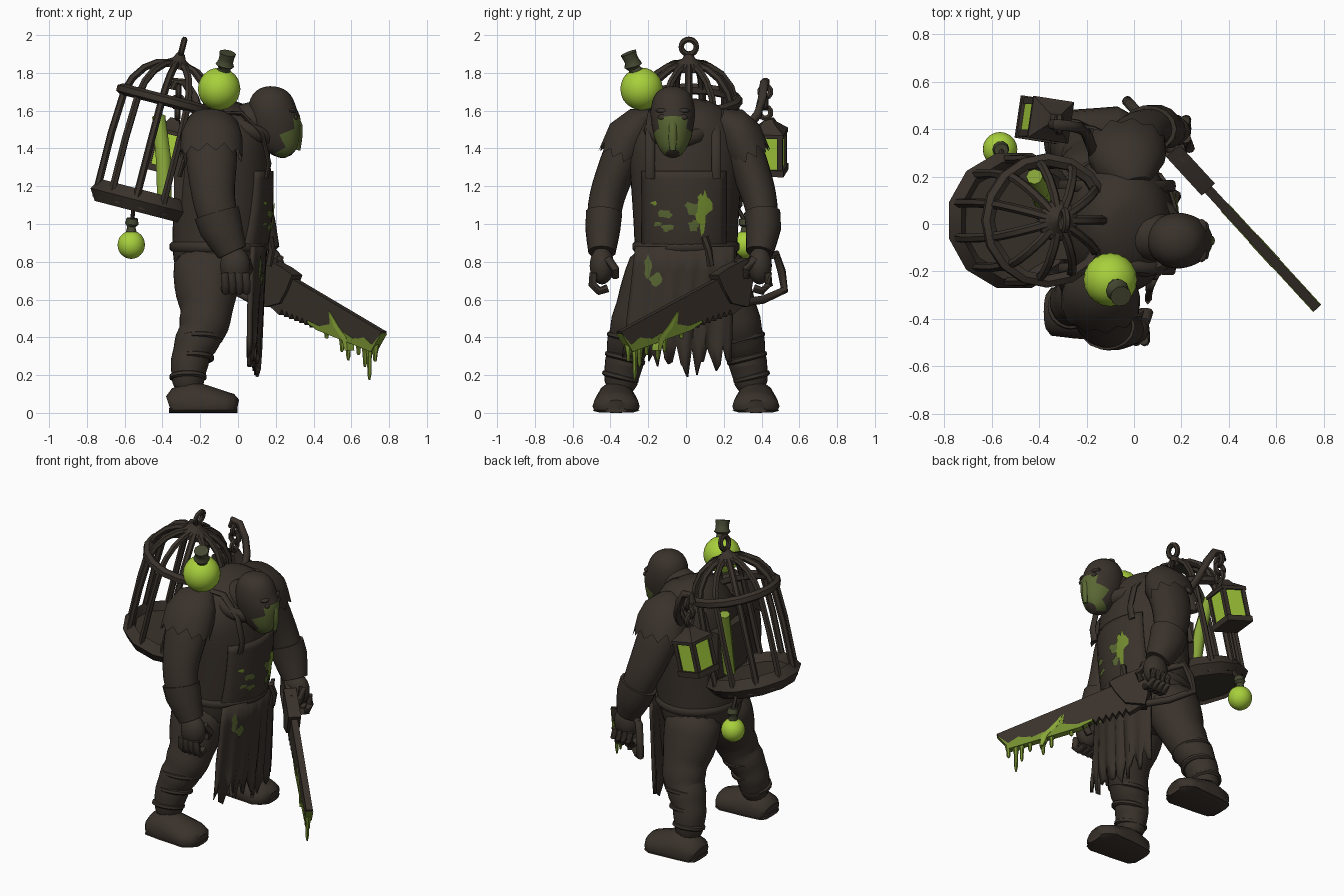
import bpy, bmesh, math, random
from mathutils import Vector, Matrix

if "Cube" in bpy.data.objects:
    bpy.data.objects.remove(bpy.data.objects["Cube"])

random.seed(4)
I = Matrix.Identity(4)


def material(name, col):
    m = bpy.data.materials.new(name)
    m.diffuse_color = (*col, 1)
    m.use_nodes = True
    m.node_tree.nodes["Principled BSDF"].inputs["Base Color"].default_value = m.diffuse_color
    return m


DARK = material("dark_brown", (0.042, 0.032, 0.0245))
LIME = material("bright_green", (0.39, 0.63, 0.045))
VIAL = material("dull_green", (0.24, 0.37, 0.04))
SLIME = material("slime_green", (0.17, 0.26, 0.028))
MOSS = material("moss_green", (0.10, 0.135, 0.033))
CORK = material("olive_cork", (0.06, 0.065, 0.032))


def finish(name, bm, mats, M=I, sub=0, angle=0.8):
    bm.transform(M)
    bmesh.ops.recalc_face_normals(bm, faces=bm.faces)
    me = bpy.data.meshes.new(name)
    bm.to_mesh(me)
    bm.free()
    for m in mats if isinstance(mats, list) else [mats]:
        me.materials.append(m)
    me.shade_smooth()
    me.set_sharp_from_angle(angle=angle)
    ob = bpy.data.objects.new(name, me)
    bpy.context.collection.objects.link(ob)
    if sub:
        s = ob.modifiers.new("round", 'SUBSURF')
        s.levels = s.render_levels = sub
    return ob


def tube(name, rings, mat=DARK, n=12, ref=(1, 0, 0), M=I, sub=0, closed=False, jag=0.0, floor=None, rule=None):
    """Loft of ellipses along a path; each ring is x, y, z, radius u, radius v."""
    bm = bmesh.new()
    P = [Vector(r[:3]) for r in rings]
    k, loops = len(P), []
    for i, r in enumerate(rings):
        a, b = ((i - 1) % k, (i + 1) % k) if closed else (max(i - 1, 0), min(i + 1, k - 1))
        t = (P[b] - P[a]).normalized()
        u = Vector(ref)
        u = (u - t * u.dot(t)).normalized()
        v = t.cross(u)
        loop = []
        for j in range(n):
            w = 2 * math.pi * j / n
            p = P[i] + u * r[3] * math.cos(w) + v * r[-1] * math.sin(w)
            if jag and i == k - 1:
                p += t * (jag if j % 2 else -jag * random.random())
            if floor is not None:
                p.z = max(p.z, floor)
            loop.append(bm.verts.new(p))
        loops.append(loop)
    for i in range(k if closed else k - 1):
        A, B = loops[i], loops[(i + 1) % k]
        for j in range(n):
            f = bm.faces.new((A[j], A[(j + 1) % n], B[(j + 1) % n], B[j]))
            if rule:
                f.material_index = rule(f.calc_center_median())
    if not closed:
        bm.faces.new(loops[0])
        if not jag:
            bm.faces.new(loops[-1])
    return finish(name, bm, mat, M, sub)


def rod(name, pts, r, mat=DARK, n=6, M=I, ref=(0, 0.3, 0.95), closed=False):
    return tube(name, [(*p, r) for p in pts], mat, n, ref, M, closed=closed)


def hoop(name, R, r, M, mat=DARK, n=20):
    c = [(R * math.cos(2 * math.pi * i / n), R * math.sin(2 * math.pi * i / n), 0) for i in range(n)]
    return rod(name, c, r, mat, 6, M, (0, 0, 1), True)


def ball(name, c, s, mat, sub=3):
    bm = bmesh.new()
    bmesh.ops.create_icosphere(bm, subdivisions=sub, radius=1)
    return finish(name, bm, mat, Matrix.Translation(c) @ Matrix.Diagonal((*s, 1)))


def box(name, c, s, M=I, mat=DARK):
    bm = bmesh.new()
    bmesh.ops.create_cube(bm, size=1)
    return finish(name, bm, mat, M @ Matrix.Translation(c) @ Matrix.Diagonal((*s, 1)))


def plate(name, outline, half, M, mat):
    """Flat outline in local x, z, extruded both ways along local y."""
    bm = bmesh.new()
    f = bm.faces.new([bm.verts.new((x, -half, z)) for x, z in outline])
    g = bmesh.ops.extrude_face_region(bm, geom=[f])["geom"]
    bmesh.ops.translate(bm, vec=(0, 2 * half, 0), verts=[v for v in g if isinstance(v, bmesh.types.BMVert)])
    return finish(name, bm, mat, M)


# torso, neck and head
torso = tube("torso", [(-.15, 0, .64, .13, .2), (-.14, 0, .70, .2, .27), (-.11, 0, .85, .25, .275), (-.09, 0, .98, .26, .28),
                       (-.075, 0, 1.2, .26, .295), (-.065, 0, 1.38, .24, .31), (-.05, 0, 1.5, .22, .28),
                       (-.02, -.02, 1.58, .18, .21), (.0, -.03, 1.64, .11, .12)], n=20, sub=1)
tube("neck", [(-.03, -.03, 1.5, .12), (.07, -.05, 1.54, .11), (.16, -.065, 1.58, .1)], ref=(0, 1, 0), sub=1)
tube("collar", [(.05 + .13 * math.cos(a), -.045 + .15 * math.sin(a), 1.5 - .05 * math.cos(a), .04, .03)
                for a in [i * math.pi / 8 for i in range(16)]], n=8, ref=(0, 0, 1), closed=True)
tube("head", [(.285, -.07, 1.365, .035, .035), (.255, -.07, 1.40, .085, .075), (.215, -.07, 1.475, .13, .105),
              (.2, -.07, 1.535, .138, .115), (.185, -.07, 1.575, .13, .12), (.178, -.07, 1.62, .128, .118),
              (.172, -.07, 1.675, .112, .105), (.17, -.07, 1.715, .075, .072), (.17, -.07, 1.73, .02, .02)], [DARK, MOSS], 24,
     sub=1, rule=lambda c: int(c.z < 1.56 and c.x > .23 + max(0, c.z - 1.47)))
tube("mask_nose", [(.312, -.07, 1.575, .008, .012), (.328, -.07, 1.52, .014, .02), (.328, -.07, 1.45, .012, .022),
                   (.32, -.07, 1.39, .01, .015)], MOSS, 8)
for s in (-1, 1):
    ball("brow", (.285, -.07 + s * .05, 1.60), (.025, .042, .014), DARK, 2)
    ball("eye_socket", (.305, -.07 + s * .05, 1.565), (.012, .03, .016), DARK, 2)

# legs with wrinkled trousers, boots
for s in (-1, 1):
    leg = [(-.16, .14, .86, .19, .15), (-.165, .17, .72, .185, .16), (-.17, .22, .60, .165, .15), (-.165, .25, .53, .135, .13),
           (-.18, .28, .47, .145, .13), (-.2, .29, .41, .115, .115), (-.225, .305, .37, .125, .125), (-.25, .32, .31, .095, .1),
           (-.255, .325, .27, .11, .11), (-.265, .34, .21, .09, .095), (-.265, .35, .1, .085, .09)]
    tube("leg", [(x, s * y, z, a, b) for x, y, z, a, b in leg], n=14, sub=1)
    boot = [(-.365, .08, .04, .05), (-.35, .1, .045, .085), (-.25, .112, .04, .13), (-.16, .118, .04, .105),
            (-.07, .125, .035, .08), (-.025, .1, .035, .065), (-.003, .06, .03, .04)]
    tube("boot", [(x, s * .37, z, u, v) for x, u, z, v in boot], n=16, ref=(0, 1, 0), floor=.01)
    tube("boot_sole", [(x, s * .37, .012, u + .001, .014) for x, u, z, v in boot], n=8, ref=(0, 1, 0), floor=0)
    for h, R in ((.19, .085), (.29, .095), (.39, .11)):
        hoop("leg_wrap", R, .016, Matrix.Translation((-.262 + (h - .2) * .3, s * (.345 - (h - .2) * .25), h))
             @ Matrix.Rotation(.25 * s, 4, 'X'))

# arms, ragged sleeves, gloves
arms = {-1: [(-.13, -.24, 1.47, .11, .1), (-.14, -.31, 1.42, .14, .12), (-.14, -.36, 1.31, .14, .105), (-.135, -.405, 1.19, .12, .1),
             (-.125, -.43, 1.1, .115, .095), (-.09, -.44, .98, .105, .09), (-.03, -.445, .85, .075, .07)],
        1: [(-.04, .23, 1.47, .11, .1), (-.03, .285, 1.42, .14, .12), (-.01, .335, 1.31, .135, .105), (.02, .375, 1.19, .12, .1),
            (.05, .4, 1.1, .11, .09), (.09, .41, .98, .095, .083), (.145, .39, .85, .07, .068)]}
for s, a in arms.items():
    tube("arm", a, n=14, sub=1)
    p, q, w = Vector(a[4][:3]), Vector(a[5][:3]), Vector(a[6][:3])
    tube("glove_cuff", [(*(q.lerp(p, .65)), .122, .098), (*q, .115, .095), (*q.lerp(w, .5), .098, .085), (*w, .08, .073)], n=14)
    x = a[1][0]
    e = 0 if s < 0 else .015
    tube("ragged_sleeve", [(x + .03, s * .17, 1.565, .07, .05), (x + .01, s * .235, 1.53, .14, .1), (x, s * (.30 - e), 1.46, .165, .125),
                           (x, s * (.345 - e), 1.37, .165, .115)], n=22, jag=.035)
    h = w + Vector((.015, 0, -.07))
    ball("palm", h, (.08, .065, .1), DARK)
    for i in range(4):
        f = h + Vector((.055 - .037 * i, s * .045, -.04))
        rod("finger", [f, f + Vector((.005, s * .005, -.06)), f + Vector((.005, -s * .03, -.095)), f + Vector((0, -s * .075, -.08))], .022, n=8)
    rod("thumb", [h + Vector((.06, -s * .03, .04)), h + Vector((.075, -s * .07, -.02)), h + Vector((.05, -s * .07, -.06))], .022, n=8)


def drape(name, ob, ys, zs, off, mat, thick):
    """Grid laid on the front of an object."""
    bpy.context.view_layer.update()
    bm, g = bmesh.new(), []
    for z in zs:
        row = []
        for y in ys:
            ok, loc, no, _ = ob.ray_cast(Vector((1, y, z)), Vector((-1, 0, 0)))
            row.append(bm.verts.new((loc.x + off if ok else .1, y, z)))
        g.append(row)
    for r0, r1 in zip(g, g[1:]):
        for i in range(len(ys) - 1):
            bm.faces.new((r0[i], r0[i + 1], r1[i + 1], r1[i]))
    o = finish(name, bm, mat)
    m = o.modifiers.new("thick", 'SOLIDIFY')
    m.thickness, m.offset = thick, 0
    return o


# apron bib, torn skirt, straps, belt
bib = drape("apron_bib", torso, [-.23 + .44 * i / 12 for i in range(13)], [.86 + .42 * i / 10 for i in range(11)], .006, DARK, .016)
bm, rows = bmesh.new(), []
for i in range(6):
    t, row = i / 5, []
    for j in range(29):
        y = (-.27 - .07 * t) + (.53 + .05 * t) * j / 28
        hem = .28 + .6 * (y - .05) ** 2 + (.07 if j % 4 == 2 else random.uniform(-.1, .0))
        x = .155 - .045 * t - (1 - .55 * t) * y * y + .012 * t * math.sin(j * 1.3)
        row.append(bm.verts.new((x, y, .88 + (hem - .88) * t)))
    rows.append(row)
for a, b in zip(rows, rows[1:]):
    for j in range(28):
        bm.faces.new((a[j], a[j + 1], b[j + 1], b[j]))
skirt = finish("apron_skirt", bm, DARK)
skirt.modifiers.new("thick", 'SOLIDIFY').thickness = .02
tube("belt", [(-.1 + .252 * math.cos(a), .274 * math.sin(a), .88, .025, .012) for a in [i * math.pi / 16 for i in range(32)]],
     n=6, ref=(0, 0, 1), closed=True)
rod("belt_end", [(.17, .1, .93), (.18, .12, .86), (.16, .13, .78)], .02)
for y in (-.19, .16):
    tube("shoulder_strap", [(.15, y, 1.24, .025, .012), (.165, y, 1.32, .025, .012), (.13, y, 1.47, .025, .012), (.02, y * .95, 1.585, .025, .012),
                            (-.12, y * .95, 1.59, .025, .012), (-.24, y, 1.5, .025, .012), (-.31, y, 1.25, .025, .012)], n=8, ref=(0, 1, 0))

# slime splats on the apron
for ob, y, z, a, b in ((bib, .08, 1.06, .025, .1), (bib, .045, 1.08, .06, .035), (bib, .1, 1.11, .04, .06), (bib, -.11, 1.05, .04, .025),
                       (bib, -.1, .98, .035, .02), (bib, -.17, 1.11, .017, .012), (bib, .04, .99, .03, .03), (bib, -.15, 1.0, .02, .015),
                       (skirt, -.16, .71, .035, .035), (skirt, -.2, .77, .02, .06)):
    bpy.context.view_layer.update()
    bm, ring = bmesh.new(), []
    for i in range(12):
        k = random.uniform(.6, 1.25) if i else 1
        py, pz = y + a * k * math.cos(i * math.pi / 6), z + b * k * math.sin(i * math.pi / 6)
        ok, loc, _, _ = ob.ray_cast(Vector((1, py, pz)), Vector((-1, 0, 0)))
        ring.append(bm.verts.new((loc.x + .007 if ok else .15, py, pz)))
    ok, loc, _, _ = ob.ray_cast(Vector((1, y, z)), Vector((-1, 0, 0)))
    c = bm.verts.new(((loc.x if ok else .15) + .009, y, z))
    for i in range(12):
        bm.faces.new((c, ring[i], ring[(i + 1) % 12]))
    finish("slime_splat", bm, SLIME if z == 1.06 or z == 1.11 else MOSS)

# saw: local x runs along the blade
S = Matrix.Translation((.3, .16, 0)) @ Matrix.Rotation(math.atan2(-.737, .676), 4, 'Z')
low = lambda s: .545 - .27 * (s + .2)
teeth = [(-.1 + .72 * i / 36, low(-.1 + .72 * i / 36) + (.035 if i % 2 else 0)) for i in range(37)]
plate("saw_blade", [(-.2, .79), (-.2, .58)] + teeth + [(.7, .43)], .02, S, DARK)
plate("saw_grip_block", [(-.24, .74), (-.2, .82), (-.06, .77), (.02, .73), (-.02, .66), (-.08, .58), (-.2, .56)], .038, S, DARK)
rod("saw_handle", [(-.14, 0, .78), (-.3, 0, .81), (-.43, 0, .84), (-.47, 0, .75), (-.49, 0, .65), (-.34, 0, .6), (-.16, 0, .58)],
    .022, M=S, ref=(0, 1, 0), n=8)
top = [(.70, .42), (.63, .36), (.57, .40), (.49, .39), (.42, .42), (.38, .43), (.29, .54), (.3, .47), (.22, .46), (.12, .49)]
plate("blade_slime", [(.12, low(.12) + .02), (.2, low(.2)), (.3, low(.3)), (.4, low(.4)), (.5, low(.5)), (.62, low(.62))] + top,
      .023, S, SLIME)
plate("slime_streak", [(.3, .535), (.33, .46), (.39, .40), (.42, .33), (.44, .33), (.43, .40), (.37, .455)], .025, S, VIAL)
for s, l in ((.25, .03), (.37, .07), (.42, .1), (.5, .05), (.55, .1), (.585, .16), (.63, .05)):
    z = low(s)
    tube("slime_drip", [(s, 0, z + .04, .025), (s, 0, z - l * .3, .012), (s, 0, z - l * .8, .011), (s, 0, z - l, .005)], SLIME, 6, M=S)

# birdcage on the back
C = Matrix.Translation((-.515, .015, 1.08)) @ Matrix.Rotation(math.radians(14.5), 4, 'Y')
T = lambda h: C @ Matrix.Translation((0, 0, h))
tube("cage_floor", [(0, 0, 0, .265), (0, 0, .05, .265)], n=12, M=C)
tube("cage_base_rim", [(.255 * math.cos(i * math.pi / 6), .255 * math.sin(i * math.pi / 6), .04, .06, .04) for i in range(12)],
     n=4, ref=(0, 0, 1), M=C @ Matrix.Rotation(.26, 4, 'Z'), closed=True)
hoop("cage_hoop", .257, .03, T(.59), n=16)
for i in range(11):
    a = (i + .5) * math.pi / 5.5 + math.pi
    rod("cage_bar", [(r * math.cos(a), r * math.sin(a), h) for r, h in
                     ((.26, .03), (.262, .35), (.25, .58), (.225, .66), (.175, .73), (.11, .775), (.03, .795))],
        .02, M=C, ref=(-math.sin(a), math.cos(a), 0))
tube("cage_cap", [(0, 0, .765, .09), (0, 0, .79, .085), (0, 0, .82, .035), (0, 0, .85, .02)], M=C)
hoop("cage_ring", .04, .016, T(.886) @ Matrix.Rotation(math.pi / 2, 4, 'Y'))
tube("cage_vial", [(-.39, .10, 1.14, .038, .035), (-.395, .14, 1.35, .04, .038), (-.42, .2, 1.57, .035, .033)], VIAL, 8)
box("back_plate", (-.31, 0, 1.25), (.06, .3, .3))

# lantern with a hooked chain
L = Matrix.Translation((-.375, .44, 1.39)) @ Matrix.Rotation(math.radians(14), 4, 'Y') @ Matrix.Rotation(-.15, 4, 'Z')
box("lantern_glass", (0, 0, 0), (.15, .15, .18), L, LIME)
box("lantern_floor", (0, 0, -.105), (.18, .18, .035), L)
tube("lantern_roof", [(0, 0, .085, .125), (0, 0, .105, .125), (0, 0, .15, .05), (0, 0, .175, .03)], n=4,
     M=L @ Matrix.Rotation(math.pi / 4, 4, 'Z'))
for x in (-.069, .069):
    for y in (-.069, .069):
        box("lantern_post", (x, y, 0), (.028, .028, .19), L)
for i in range(3):
    hoop("chain_link", .03, .016, Matrix.Translation((-.32 + .003 * i, .42, 1.59 + .055 * i)) @ Matrix.Rotation(i * math.pi / 2, 4, 'Z')
         @ Matrix.Rotation(math.pi / 2, 4, 'Y'), n=10)
rod("lantern_hook", [(-.17, .3, 1.48), (-.2, .38, 1.58), (-.23, .405, 1.67), (-.28, .415, 1.75), (-.33, .42, 1.755), (-.34, .42, 1.71)], .024, n=8)

# flasks
ball("shoulder_flask", (-.1, -.235, 1.715), (.113, .113, .113), LIME)
tube("flask_neck", [(-.08, -.26, 1.8, .04), (-.072, -.275, 1.825, .032), (-.07, -.28, 1.84, .05), (-.065, -.285, 1.86, .04),
                    (-.06, -.295, 1.88, .04), (-.055, -.305, 1.905, .045)], CORK, 10)
ball("hanging_flask", (-.565, .315, .89), (.073, .073, .075), LIME)
tube("hanging_flask_neck", [(-.565, .315, .95, .03), (-.565, .315, .985, .022), (-.562, .315, 1.0, .036), (-.56, .31, 1.03, .03)], CORK, 10)
rod("hanging_cord", [(-.56, .31, 1.02), (-.555, .28, 1.07), (-.55, .25, 1.12)], .012)
